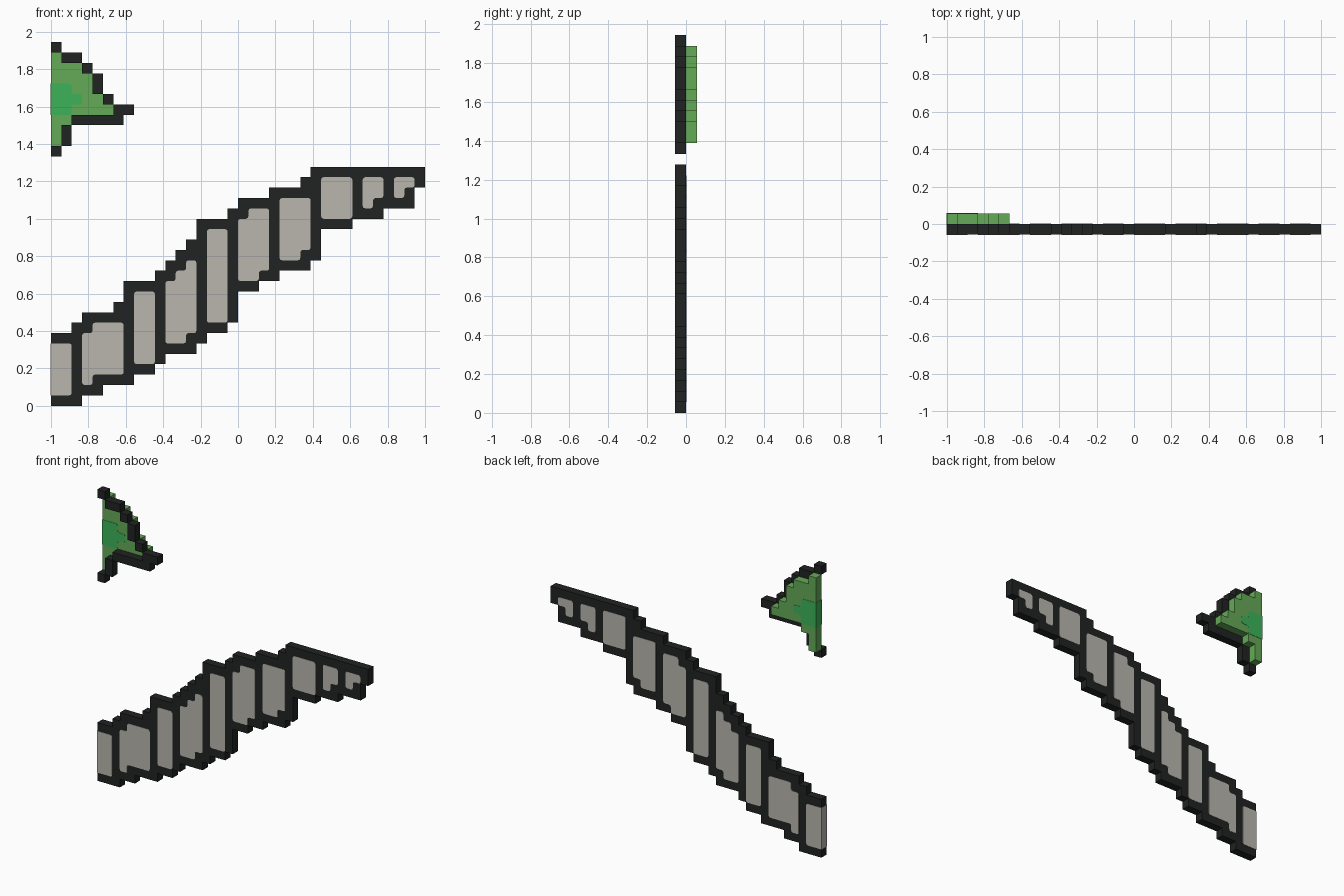
import bpy, bmesh

if "Cube" in bpy.data.objects:
    bpy.data.objects.remove(bpy.data.objects["Cube"], do_unlink=True)

U = 2 / 36      # one grid cell
LIP = 0.002     # how far inlays stand proud


def material(name, rgb):
    mat = bpy.data.materials.new(name)
    mat.use_nodes = True
    mat.diffuse_color = (*rgb, 1)
    mat.node_tree.nodes["Principled BSDF"].inputs["Base Color"].default_value = (*rgb, 1)
    return mat


charcoal = material("charcoal", (0.015, 0.016, 0.016))
stone = material("stone_grey", (0.49, 0.47, 0.43))
leaf = material("leaf_green", (0.13, 0.40, 0.095))
emerald = material("emerald", (0.045, 0.45, 0.10))


def stepped_prism(name, start, runs, y0, y1, mat, rounding=0):
    """Extrude a stepped outline given as runs of (columns, bottom, top)."""
    low, high, col = [], [], start
    for width, bottom, top in runs:
        low += [(col, bottom), (col + width, bottom)]
        high += [(col, top), (col + width, top)]
        col += width
    outline = []
    for p in low + high[::-1]:
        if p not in outline:
            outline.append(p)
    bm = bmesh.new()
    verts = [bm.verts.new((c * U - 1, y0, r * U)) for c, r in outline]
    bm.faces.new(verts)
    if rounding:
        # corners on the cut left end stay square
        corners = [v for v in verts if v.co.x > -0.999]
        bmesh.ops.bevel(bm, geom=corners, affect='VERTICES',
                        offset=rounding, segments=2, profile=0.5)
        for v in bm.verts:
            if v.co.x < -0.999:
                v.co.x -= LIP
    out = bmesh.ops.extrude_face_region(bm, geom=bm.faces[:])["geom"]
    for v in out:
        if isinstance(v, bmesh.types.BMVert):
            v.co.y = y1
    bmesh.ops.recalc_face_normals(bm, faces=bm.faces[:])
    mesh = bpy.data.meshes.new(name)
    bm.to_mesh(mesh)
    bm.free()
    mesh.materials.append(mat)
    obj = bpy.data.objects.new(name, mesh)
    bpy.context.collection.objects.link(obj)
    return obj


# Dark stepped band
tops = [(2, 7), (1, 8), (3, 9), (1, 10), (3, 12), (1, 13), (1, 14), (1, 15), (1, 16),
        (3, 18), (1, 19), (3, 20), (3, 21), (1, 22), (11, 23)]
bottoms = [(3, 0), (2, 1), (3, 2), (2, 3), (1, 4), (3, 5), (1, 6), (2, 7), (1, 8),
           (2, 11), (2, 12), (3, 13), (1, 14), (3, 17), (3, 18), (3, 19), (1, 21)]


def per_column(steps):
    return [row for width, row in steps for _ in range(width)]


band = [(1, b, t) for b, t in zip(per_column(bottoms), per_column(tops))]
stepped_prism("band_frame", 0, band, -U, 0, charcoal)

# Grey panels set through the band: start column, runs
panels = [
    (0, [(2, 1, 6)]),
    (3, [(1, 2, 7), (3, 3, 8)]),
    (8, [(2, 4, 11)]),
    (11, [(1, 6, 12), (1, 6, 13), (1, 7, 14)]),
    (15, [(2, 8, 17)]),
    (18, [(1, 12, 18), (1, 12, 19), (1, 13, 19)]),
    (22, [(2, 14, 20), (1, 15, 20)]),
    (26, [(3, 18, 22)]),
    (30, [(1, 19, 22), (1, 20, 22)]),
    (33, [(1, 20, 22), (1, 21, 22)]),
]
for i, (start, runs) in enumerate(panels, 1):
    stepped_prism(f"band_panel_{i}", start, runs, -U - LIP, LIP, stone, 0.013)

# Fin body, one layer behind its outline
fin = [(1, 25, 34), (1, 27, 33), (1, 28, 33), (1, 28, 32), (1, 28, 30), (1, 28, 29)]
stepped_prism("fin_body", 0, fin, 0, U, leaf)
stepped_prism("fin_patch", 0, [(2, 28, 31), (1, 29, 30)], -LIP, U + LIP, emerald, 0.013)

# Fin outline blocks: column, width, bottom, top
blocks = [(0, 1, 34, 35), (1, 2, 33, 34), (3, 1, 32, 33), (4, 1, 30, 32), (5, 1, 29, 30),
          (6, 2, 28, 29), (2, 5, 27, 28), (1, 1, 25, 27), (0, 1, 24, 25)]
for i, (col, width, bottom, top) in enumerate(blocks, 1):
    stepped_prism(f"fin_outline_{i}", col, [(width, bottom, top)], -U, 0, charcoal)
